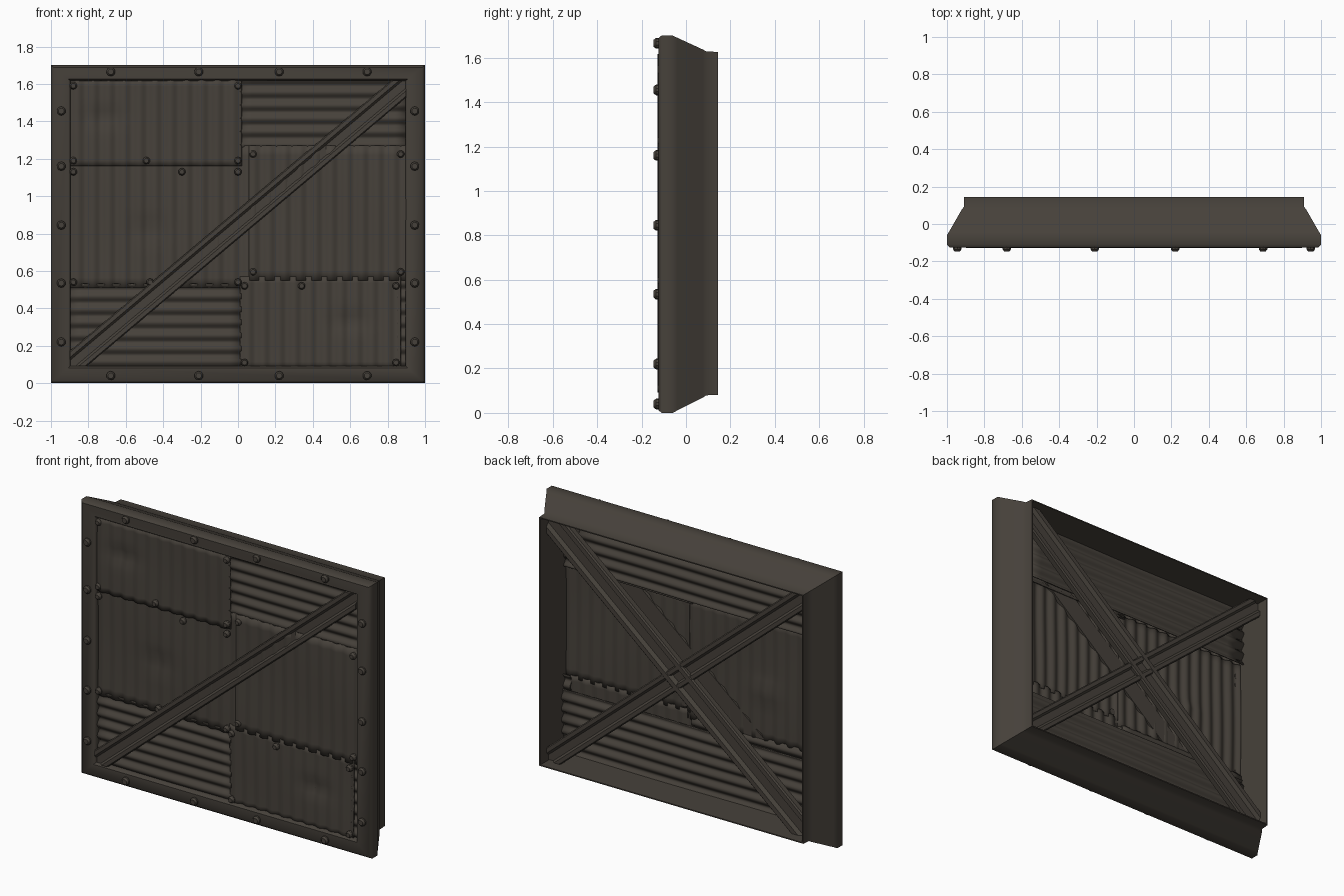
import bpy, bmesh, math
from mathutils import Vector, Matrix

cube = bpy.data.objects.get("Cube")
if cube:
    bpy.data.objects.remove(cube, do_unlink=True)

WIDTH, HEIGHT = 2.0, 1.7

metal = bpy.data.materials.new("dark weathered metal")
metal.use_nodes = True
colour = (0.062, 0.053, 0.043, 1)
metal.diffuse_color = colour
shader = next(n for n in metal.node_tree.nodes if n.type == "BSDF_PRINCIPLED")
shader.inputs["Base Color"].default_value = colour
shader.inputs["Roughness"].default_value = 0.8


def finish(bm, name, angle=35):
    """Turn a bmesh into a shaded object."""
    bmesh.ops.recalc_face_normals(bm, faces=bm.faces)
    for f in bm.faces:
        f.smooth = True
    mesh = bpy.data.meshes.new(name)
    bm.to_mesh(mesh)
    bm.free()
    mesh.set_sharp_from_angle(angle=math.radians(angle))
    mesh.materials.append(metal)
    obj = bpy.data.objects.new(name, mesh)
    bpy.context.collection.objects.link(obj)
    return obj


def bridge(bm, a, b):
    """Join two closed loops of vertices with quads."""
    n = len(a)
    for i in range(n):
        j = (i + 1) % n
        bm.faces.new((a[i], a[j], b[j], b[i]))


# Frame: a closed profile of (inset, depth) carried around the rectangle
def frame():
    profile = [(0.015, -0.125), (0, -0.11), (0, -0.06), (0.012, -0.04),
               (0.078, 0.075), (0.09, 0.092), (0.092, 0.145), (0.1, 0.145),
               (0.104, -0.09), (0.104, -0.112), (0.093, -0.125)]
    bm = bmesh.new()
    rings = []
    for inset, y in profile:
        x = WIDTH / 2 - inset
        low, high = inset * 0.88, HEIGHT - inset * 0.8
        corners = [(-x, low), (x, low), (x, high), (-x, high)]
        rings.append([bm.verts.new((cx, y, cz)) for cx, cz in corners])
    for i, ring in enumerate(rings):
        bridge(bm, ring, rings[(i + 1) % len(rings)])
    finish(bm, "frame", 50)


# Corrugated sheets, with a shallow dent in some of them
def sheet(name, x0, x1, z0, z1, y, upright, dent=None):
    pitch, depth = (0.083, 0.007) if upright else (0.07, 0.01)
    steps, along = 8, 14
    length = (x1 - x0) if upright else (z1 - z0)
    across = round(length / pitch * steps)
    nx, nz = (across, along) if upright else (along, across)
    bm = bmesh.new()
    grid = []
    for i in range(nx + 1):
        column = []
        for k in range(nz + 1):
            x = x0 + (x1 - x0) * i / nx
            z = z0 + (z1 - z0) * k / nz
            phase = (x - x0) if upright else (z - z0)
            drift = 0.003 * math.sin(5 * x + 7 * z)
            push = depth * math.cos(math.tau * phase / pitch) + drift
            if dent:
                d2 = ((x - dent[0]) / 0.1) ** 2 + ((z - dent[1]) / 0.05) ** 2
                push += 0.014 * math.exp(-d2)
            column.append(bm.verts.new((x, y + push, z)))
        grid.append(column)
    for i in range(nx):
        for k in range(nz):
            bm.faces.new((grid[i][k], grid[i + 1][k],
                          grid[i + 1][k + 1], grid[i][k + 1]))
    obj = finish(bm, name, 60)
    thick = obj.modifiers.new("thickness", "SOLIDIFY")
    thick.thickness = 0.006
    thick.offset = 0


# Braces: a channel section along a diagonal, trimmed to the frame opening
def brace(name, rise, base, side, reach, height):
    half = [(1, 0), (1, 0.8), (0.9, 1), (0.55, 1), (0.35, 0.5)]
    half = [(u * reach, h * height) for u, h in half]
    section = half + [(-u, h) for u, h in reversed(half)]
    middle = Vector((0, base, 0.85))
    direction = Vector((0.88, 0, 0.74 * rise)).normalized()
    out = Vector((0, side, 0))
    perp = direction.cross(out)
    bm = bmesh.new()
    loops = [[bm.verts.new(middle + direction * d + perp * u + out * h) for u, h in section]
             for d in (-1.35, 1.35)]
    bridge(bm, *loops)
    for normal, limit in (((1, 0, 0), 0.898), ((-1, 0, 0), 0.898),
                          ((0, 0, 1), 0.768), ((0, 0, -1), 0.758)):
        normal = Vector(normal)
        cut = bmesh.ops.bisect_plane(bm, geom=bm.verts[:] + bm.edges[:] + bm.faces[:],
                                     plane_co=Vector((0, base, 0.85)) + normal * limit,
                                     plane_no=normal, clear_outer=True)
        edges = [e for e in cut["geom_cut"] if isinstance(e, bmesh.types.BMEdge)]
        bmesh.ops.edgeloop_fill(bm, edges=edges)
    finish(bm, name, 20)


# Bolts: low tapered heads facing the front
def bolts(name, places, y, radius, height):
    bm = bmesh.new()
    turn = Matrix.Rotation(math.pi / 2, 4, "X")
    for x, z in places:
        for r1, r2, h, start in ((radius, radius, 0.55, 0), (radius, radius * 0.65, 0.45, 0.55)):
            centre = Matrix.Translation((x, y - height * (start + h / 2), z))
            bmesh.ops.create_cone(bm, cap_ends=True, segments=10, radius1=r1,
                                  radius2=r2, depth=height * h, matrix=centre @ turn)
    finish(bm, name)


frame()

# Front patchwork of sheets
sheet("upper_right_sheet", -0.9, 0.02, 1.16, 1.62, -0.106, True, (-0.72, 1.42))
sheet("middle_right_sheet", -0.9, 0.06, 0.51, 1.27, -0.097, True, (-0.48, 0.82))
sheet("lower_right_sheet", -0.9, 0.02, 0.08, 0.53, -0.09, False)
sheet("upper_left_sheet", 0.01, 0.9, 1.24, 1.62, -0.09, False)
sheet("middle_left_sheet", 0.04, 0.9, 0.55, 1.27, -0.104, True)
sheet("lower_left_sheet", 0.01, 0.87, 0.08, 0.57, -0.099, True, (0.6, 0.33))
sheet("lower_edge_strip", 0.85, 0.9, 0.08, 0.57, -0.088, False)

# Backing sheets
sheet("upper_backing_sheet", -0.9, 0.78, 1.26, 1.62, -0.07, False)
sheet("lower_backing_sheet", -0.9, 0.9, 0.08, 0.48, -0.07, False)

# One brace in front, two crossed behind
brace("front_brace", 1, -0.088, -1, 0.06, 0.04)
brace("back_brace_rising", 1, 0.05, 1, 0.08, 0.04)
brace("back_brace_falling", -1, 0.046, 1, 0.062, 0.04)

# Bolts along the frame
rim = [(x, z) for x in (-0.68, -0.21, 0.22, 0.69) for z in (0.04, 1.665)]
rim += [(x, z) for x in (-0.945, 0.945) for z in (0.22, 0.535, 0.845, 1.16, 1.455)]
bolts("frame_bolts", rim, -0.122, 0.024, 0.024)

# Bolts at the sheet edges
seams = [(x, z) for x in (-0.88, 0) for z in (1.59, 1.19, 1.13, 0.54)]
seams += [(x, z) for x in (0.08, 0.87) for z in (1.225, 0.595)]
seams += [(x, z) for x in (0.035, 0.845) for z in (0.11, 0.52)]
seams += [(-0.49, 1.19), (-0.3, 1.13), (-0.47, 0.54), (0.34, 0.52)]
bolts("sheet_bolts", seams, -0.1, 0.02, 0.028)
